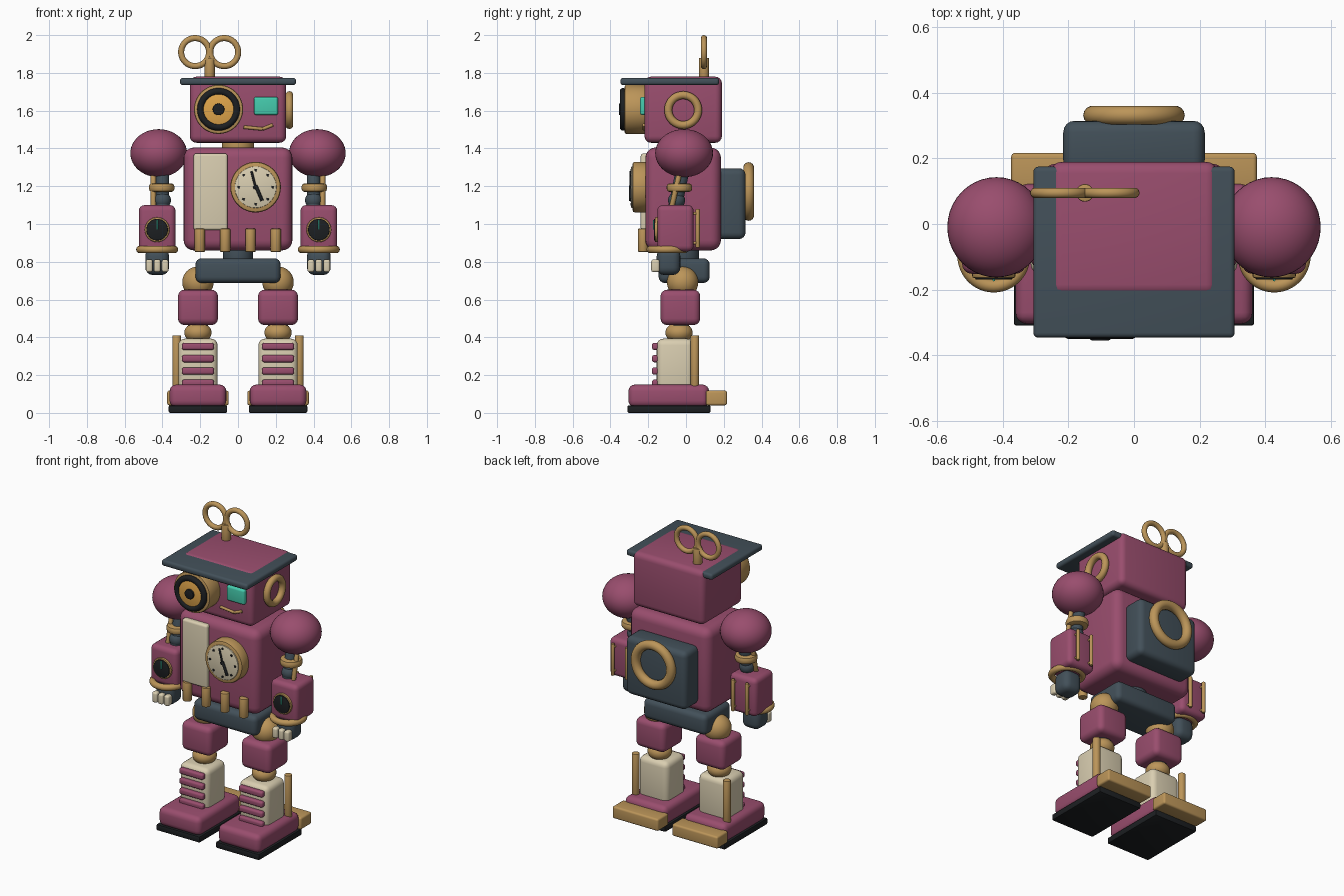
import bpy, bmesh, math
from mathutils import Vector, Matrix

if "Cube" in bpy.data.objects:
    bpy.data.objects.remove(bpy.data.objects["Cube"])


def mat(name, rgb):
    m = bpy.data.materials.new(name)
    m.diffuse_color = (*rgb, 1)
    m.use_nodes = True
    m.node_tree.nodes["Principled BSDF"].inputs["Base Color"].default_value = m.diffuse_color
    return m


PINK = mat("plum", (0.32, 0.075, 0.155))
BRASS = mat("brass", (0.50, 0.30, 0.10))
CREAM = mat("cream", (0.70, 0.62, 0.44))
SLATE = mat("slate", (0.055, 0.08, 0.10))
BLACK = mat("black", (0.012, 0.014, 0.016))
TEAL = mat("teal", (0.06, 0.60, 0.42))
AMBER = mat("amber", (0.75, 0.38, 0.07))


def finish(name, bm, m):
    bmesh.ops.recalc_face_normals(bm, faces=bm.faces)
    me = bpy.data.meshes.new(name)
    bm.to_mesh(me)
    bm.free()
    me.materials.append(m)
    o = bpy.data.objects.new(name, me)
    bpy.context.collection.objects.link(o)
    bpy.ops.object.select_all(action='DESELECT')
    o.select_set(True)
    bpy.context.view_layer.objects.active = o
    bpy.ops.object.shade_smooth_by_angle(angle=math.radians(40))
    return o


def bevel(bm, edges, r, seg):
    if r:
        bmesh.ops.bevel(bm, geom=edges, offset=r, segments=seg, profile=0.5, affect='EDGES')


def box(name, m, x, y, z, r=0.02, seg=4):
    """Rounded box from (min, max) pairs."""
    bm = bmesh.new()
    bmesh.ops.create_cube(bm, size=1)
    for v in bm.verts:
        v.co = [(a + b) / 2 + c * abs(b - a) for (a, b), c in zip((x, y, z), v.co)]
    bevel(bm, bm.edges[:], r, seg)
    return finish(name, bm, m)


def rod(name, m, p, q, r, bev=0.004, n=32):
    """Cylinder between two points with softened rims."""
    p, q = Vector(p), Vector(q)
    d = q - p
    bm = bmesh.new()
    bmesh.ops.create_cone(bm, cap_ends=True, segments=n, radius1=r, radius2=r, depth=d.length)
    rims = [e for e in bm.edges if abs(e.verts[0].co.z - e.verts[1].co.z) < 1e-5]
    bevel(bm, rims, bev, 2)
    rot = Vector((0, 0, 1)).rotation_difference(d).to_matrix().to_4x4()
    bm.transform(Matrix.Translation((p + q) / 2) @ rot)
    return finish(name, bm, m)


def ball(name, m, c, r):
    bm = bmesh.new()
    bmesh.ops.create_uvsphere(bm, u_segments=40, v_segments=24, radius=1)
    bm.transform(Matrix.Translation(c) @ Matrix.Diagonal((*r, 1)))
    return finish(name, bm, m)


def ring(name, m, c, axis, R, r, n=48, k=14):
    bm = bmesh.new()
    rows = []
    for i in range(n):
        a = math.tau * i / n
        rows.append([bm.verts.new(((R + r * math.cos(b)) * math.cos(a),
                                   (R + r * math.cos(b)) * math.sin(a), r * math.sin(b)))
                     for b in (math.tau * j / k for j in range(k))])
    for i in range(n):
        s, t = rows[i], rows[(i + 1) % n]
        for j in range(k):
            bm.faces.new((s[j], t[j], t[(j + 1) % k], s[(j + 1) % k]))
    rot = Vector((0, 0, 1)).rotation_difference(Vector(axis)).to_matrix().to_4x4()
    bm.transform(Matrix.Translation(c) @ rot)
    return finish(name, bm, m)


def around(c, h):
    return (c - h, c + h)


Y = (0, 1, 0)

# Head and cap brim
box("head", PINK, (-0.255, 0.255), (-0.22, 0.19), (1.43, 1.78), 0.035)
box("cap_brim", SLATE, (-0.307, 0.307), (-0.347, 0.175), (1.735, 1.774), 0.015)
rod("neck", BRASS, (0, -0.015, 1.38), (0, -0.015, 1.46), 0.085)

# Winding key
rod("key_stem", BRASS, (-0.15, 0.095, 1.75), (-0.15, 0.095, 1.88), 0.027)
rod("key_pin", BRASS, (-0.15, 0.095, 1.86), (-0.15, 0.095, 1.92), 0.014)
for s in (-1, 1):
    ring("key_loop", BRASS, (-0.15 + s * 0.077, 0.095, 1.91), Y, 0.074, 0.016)

# Big lens eye
ex, ez = -0.103, 1.607
rod("eye_housing", BRASS, (ex, -0.20, ez), (ex, -0.325, ez), 0.13, 0.01, 48)
rod("eye_lens", AMBER, (ex, -0.32, ez), (ex, -0.342, ez), 0.09, 0.004, 48)
ring("eye_rim", BLACK, (ex, -0.333, ez), Y, 0.095, 0.018)
rod("pupil", BLACK, (ex, -0.335, ez), (ex, -0.355, ez), 0.031)

# Small screen eye, mouth, ear
box("screen_eye", TEAL, (0.085, 0.213), (-0.243, -0.20), (1.577, 1.673), 0.012)
mouth = [(0.03, 1.513), (0.13, 1.503), (0.185, 1.525)]
for a, b in zip(mouth, mouth[1:]):
    rod("mouth", BRASS, (a[0], -0.222, a[1]), (b[0], -0.222, b[1]), 0.009, 0.002, 12)
ring("ear_ring", BRASS, (0.272, -0.015, 1.603), (1, 0, 0), 0.079, 0.021)

# Torso, chest panel and vent pipes
box("torso", PINK, (-0.288, 0.288), (-0.215, 0.185), (0.86, 1.405), 0.055, 5)
box("chest_panel", CREAM, (-0.235, -0.055), (-0.24, -0.19), (0.967, 1.373), 0.014)
for i in range(4):
    x = -0.202 + i * 0.134
    rod("vent_pipe", BRASS, (x, -0.227, 0.852), (x, -0.227, 0.975), 0.027)

# Chest clock
cx, cz = 0.093, 1.195
rod("clock_case", BRASS, (cx, -0.20, cz), (cx, -0.283, cz), 0.134, 0.012, 48)
rod("clock_face", CREAM, (cx, -0.27, cz), (cx, -0.29, cz), 0.11, 0.003, 48)
for i in range(8):
    a = math.tau * i / 8
    x, z = cx + 0.09 * math.sin(a), cz + 0.09 * math.cos(a)
    rod("clock_tick", BLACK, (x, -0.285, z), (x, -0.295, z), 0.007, 0.001, 12)
rod("clock_minute_hand", BLACK, (cx - 0.022, -0.292, cz + 0.085), (cx, -0.292, cz), 0.006, 0.001, 12)
rod("clock_hour_hand", BLACK, (cx, -0.292, cz + 0.01), (cx + 0.035, -0.292, cz - 0.072), 0.009, 0.001, 12)
rod("clock_hub", BLACK, (cx, -0.285, cz), (cx, -0.298, cz), 0.013, 0.002)

# Backpack with ring
box("backpack", SLATE, (-0.216, 0.216), (0.16, 0.315), (0.92, 1.295), 0.035)
ring("backpack_ring", BRASS, (0, 0.332, 1.172), Y, 0.126, 0.029)

# Waist and pelvis
rod("waist", SLATE, (0, -0.01, 0.79), (0, -0.01, 0.90), 0.08)
box("pelvis", SLATE, (-0.225, 0.225), (-0.145, 0.125), (0.688, 0.818), 0.032)

for s in (-1, 1):
    # Shoulder and upper arm
    ball("shoulder", PINK, (s * 0.42, -0.01, 1.375), (0.15, 0.153, 0.127))
    rod("upper_arm", SLATE, (s * 0.40, -0.015, 1.30), (s * 0.40, -0.06, 1.08), 0.036)
    ball("elbow", SLATE, (s * 0.40, -0.05, 1.125), (0.045, 0.045, 0.045))
    rod("arm_piston", BRASS, (s * 0.448, -0.03, 1.29), (s * 0.448, -0.078, 1.08), 0.014)
    rod("arm_cuff", BRASS, (s * 0.404, -0.035, 1.17), (s * 0.404, -0.035, 1.215), 0.067, 0.015)
    # Forearm with gauge, wrist ring and rear rods
    ax, gz = s * 0.428, 0.97
    box("forearm", PINK, around(ax, 0.097), (-0.152, 0.04), (0.855, 1.10), 0.03)
    rod("gauge_rim", BRASS, (ax, -0.14, gz), (ax, -0.165, gz), 0.066, 0.006)
    rod("gauge_face", BLACK, (ax, -0.15, gz), (ax, -0.170, gz), 0.057)
    rod("gauge_needle", TEAL, (ax, -0.171, gz), (ax, -0.171, gz + 0.05), 0.004, 0.001, 10)
    ring("wrist_ring", BRASS, (ax, -0.098, 0.865), (0, 0, 1), 0.091, 0.02)
    for t in (-0.05, 0.05):
        rod("forearm_rod", BRASS, (ax + t, 0.062, 0.875), (ax + t, 0.062, 1.08), 0.011)
        for z in (0.90, 1.055):
            rod("rod_clip", BRASS, (ax + t, 0.03, z), (ax + t, 0.06, z), 0.008, 0.001, 12)
    # Hand and fingers
    box("hand", SLATE, around(ax, 0.063), (-0.155, -0.03), (0.73, 0.87), 0.04)
    for t in (-0.042, 0, 0.042):
        box("finger", CREAM, around(ax + t, 0.018), (-0.184, -0.14), (0.745, 0.812), 0.012)
    # Hip, thigh and knee
    lx = s * 0.212
    ball("hip_joint", BRASS, (lx, -0.018, 0.692), (0.083, 0.083, 0.083))
    box("thigh", PINK, around(lx, 0.106), (-0.135, 0.075), (0.465, 0.652), 0.035)
    rod("leg_core", SLATE, (lx, -0.035, 0.35), (lx, -0.035, 0.50), 0.052)
    ball("knee_joint", BRASS, (lx, -0.037, 0.425), (0.072, 0.072, 0.055))
    # Shin with slats and side strut
    box("shin", CREAM, around(lx, 0.104), (-0.155, 0.04), (0.12, 0.393), 0.035)
    for i in range(4):
        box("shin_slat", PINK, around(lx, 0.085), (-0.18, -0.145), around(0.157 + i * 0.065, 0.019), 0.012)
    rod("shin_strut", BRASS, (s * 0.325, 0.047, 0.12), (s * 0.325, 0.047, 0.41), 0.023)
    # Boot, sole and heel
    box("boot", PINK, around(lx, 0.15), (-0.305, 0.122), (0.03, 0.15), 0.035)
    box("sole", BLACK, around(lx, 0.155), (-0.31, 0.13), (0, 0.04), 0.008, 2)
    box("heel_block", BRASS, around(lx, 0.163), (0.105, 0.217), (0.04, 0.118), 0.012)
